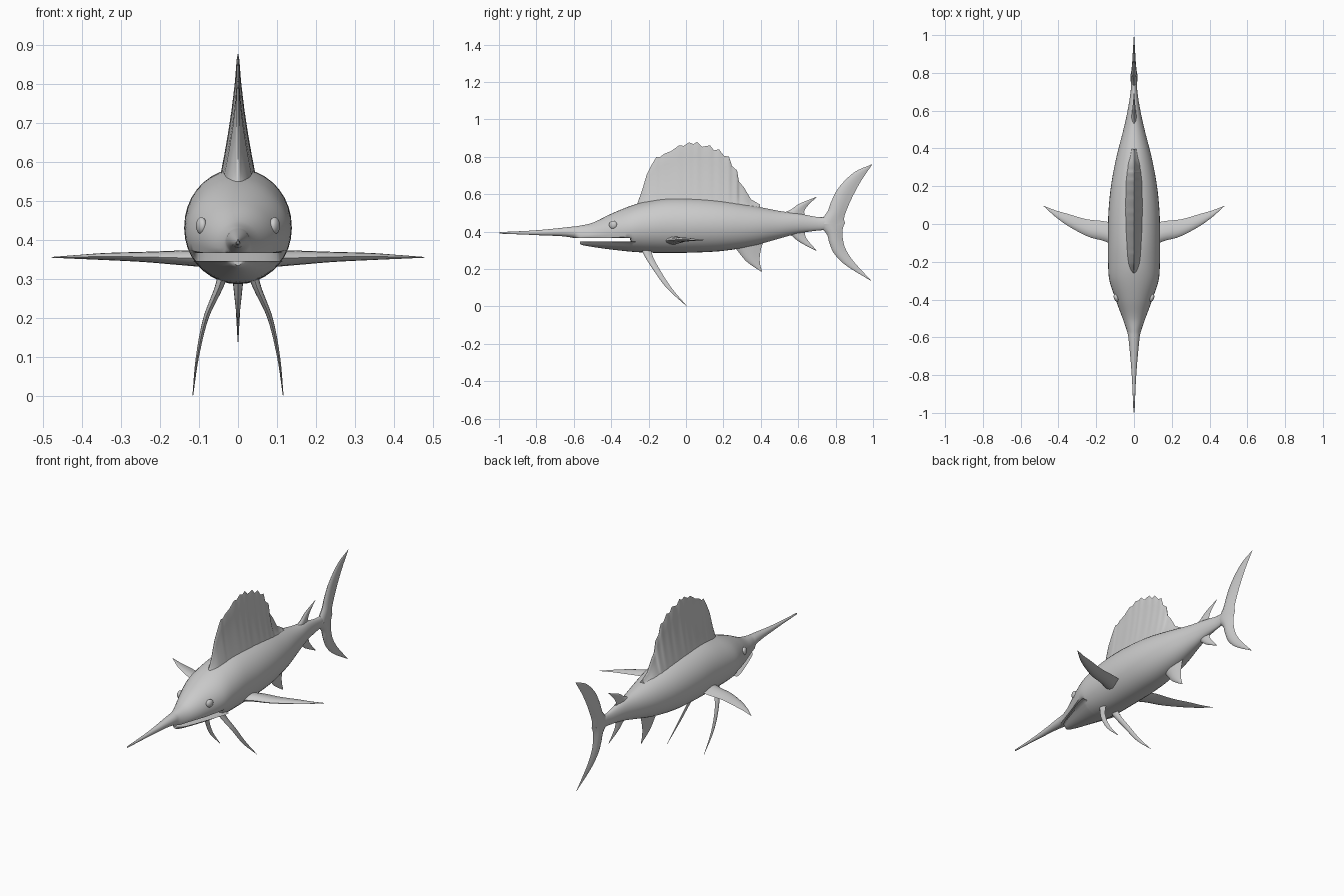
import bpy, math
from mathutils import Vector

if "Cube" in bpy.data.objects:
    bpy.data.objects.remove(bpy.data.objects["Cube"])

grey = bpy.data.materials.new("grey_skin")
grey.diffuse_color = (0.6, 0.6, 0.6, 1)
grey.use_nodes = True
grey.node_tree.nodes["Principled BSDF"].inputs["Base Color"].default_value = grey.diffuse_color


def spline(rows, sub):
    """Smooth curve through rows of numbers, parametrised by distance."""
    t = [0.0]
    for a, b in zip(rows, rows[1:]):
        t.append(t[-1] + math.dist(a, b))
    last = len(rows) - 1

    def slope(i, k):
        a, b = max(i - 1, 0), min(i + 1, last)
        return (rows[b][k] - rows[a][k]) / (t[b] - t[a])

    out = []
    for i in range(last):
        h = t[i + 1] - t[i]
        for s in range(sub):
            u = s / sub
            out.append([(2*u**3 - 3*u**2 + 1) * rows[i][k] + (u**3 - 2*u**2 + u) * h * slope(i, k)
                        + (3*u**2 - 2*u**3) * rows[i+1][k] + (u**3 - u**2) * h * slope(i+1, k)
                        for k in range(len(rows[0]))])
    out.append(list(rows[-1]))
    return out


def finish(obj, angle=40):
    bpy.ops.object.select_all(action='DESELECT')
    obj.select_set(True)
    bpy.context.view_layer.objects.active = obj
    bpy.ops.object.mode_set(mode='EDIT')
    bpy.ops.mesh.select_all(action='SELECT')
    bpy.ops.mesh.normals_make_consistent(inside=False)
    bpy.ops.object.mode_set(mode='OBJECT')
    bpy.ops.object.shade_smooth_by_angle(angle=math.radians(angle))


def loft(name, rings):
    """Skin a list of equal closed rings and cap both ends."""
    n = len(rings[0])
    verts = [p for r in rings for p in r]
    faces = [(i*n + j, i*n + (j+1) % n, (i+1)*n + (j+1) % n, (i+1)*n + j)
             for i in range(len(rings) - 1) for j in range(n)]
    faces += [tuple(range(n)), tuple(range(len(verts) - n, len(verts)))]
    me = bpy.data.meshes.new(name)
    me.from_pydata(verts, [], faces)
    me.materials.append(grey)
    obj = bpy.data.objects.new(name, me)
    bpy.context.collection.objects.link(obj)
    finish(obj)
    return obj


def fin(name, stations, axis=(1, 0, 0)):
    """Lens-section fin; station = leading xyz, trailing xyz, half thickness."""
    chord = [(0, 0), (.08, .5), (.25, .9), (.45, 1), (.7, .65), (1, 0)]
    outline = chord + [(c, -t) for c, t in chord[-2:0:-1]]
    axis = Vector(axis)
    rings = []
    for r in spline(stations, 5):
        a, b = Vector(r[:3]), Vector(r[3:6])
        rings.append([tuple(a.lerp(b, c) + axis * t * max(r[6], .0008)) for c, t in outline])
    return loft(name, rings)


def flat_fin(name, pts):
    """Fin on the centre plane; pts = lead y, z, trail y, z, half thickness."""
    return fin(name, [(0, a, b, 0, c, d, t) for a, b, c, d, t in pts])


# Body sections: y, half width, top z, bottom z
body_rows = [
    (-.998, .003, .397, .389), (-.8, .012, .407, .381), (-.6, .03, .427, .366),
    (-.565, .038, .432, .33), (-.5, .06, .447, .318), (-.4, .097, .495, .304),
    (-.3, .13, .536, .293), (-.22, .137, .56, .288), (-.1, .138, .58, .286),
    (.05, .136, .58, .288), (.2, .122, .567, .297), (.35, .094, .54, .322),
    (.5, .056, .51, .363), (.6, .034, .497, .39), (.7, .018, .478, .405),
    (.76, .015, .475, .41), (.82, .008, .46, .42)]
SIDES = 36


def section(y, w, top, bot, low=-9, high=9):
    mid, half = (top + bot) / 2, (top - bot) / 2
    ring = []
    for i in range(SIDES):
        a = 2 * math.pi * i / SIDES
        z = mid + half * math.sin(a)
        ring.append((w * math.cos(a), y, min(max(z, low), high)))
    return ring


# Body and bill, the head cut flat above the open mouth
loft("body_and_bill", [section(*r, low=.366 if r[0] < -.292 else -9)
                       for r in spline(body_rows, 6)])

# Lower jaw, continuing the belly below the mouth
jaw_rows = [(-.567, .008, .35, .334), (-.55, .036, .42, .327)] + \
    [r for r in body_rows if -.52 < r[0] < -.25] + [(-.27, .133, .546, .291)]
loft("lower_jaw", [section(*r, high=.346) for r in spline(jaw_rows, 5)])

# Sail with a ragged upper edge and a base flaring into the back
sail_edge = [(-.262, .545), (-.235, .62), (-.21, .705), (-.185, .755), (-.158, .8),
             (-.14, .798), (-.118, .815), (-.08, .83), (-.037, .861), (-.012, .858),
             (.016, .877), (.04, .868), (.06, .88), (.085, .853), (.128, .861),
             (.15, .834), (.176, .84), (.203, .805), (.23, .80), (.246, .75),
             (.273, .727), (.283, .668), (.31, .636), (.348, .572), (.42, .53)]
rings = []
for (y0, t0), (y1, t1) in zip(sail_edge, sail_edge[1:]):
    for s in range(3):
        y, top = y0 + (y1 - y0) * s / 3, t0 + (t1 - t0) * s / 3
        env = max(1 - ((y - .06) / .37) ** 2, .05) ** .5
        base = .52
        side = []
        for f in (0, .15, .28, .42, .6, .8, .95):
            z = base + (top - base) * f
            w = .003 + .052 * env * (1 - f) ** 1.5
            side.append((w, y, z))
        rings.append(side + [(0, y, top)] + [(-x, b, z) for x, b, z in reversed(side)])
loft("sail_fin", rings)

# Small dorsal and belly fins
flat_fin("rear_dorsal_fin", [
    (.47, .49, .645, .47, .016), (.55, .512, .632, .505, .011),
    (.605, .548, .65, .537, .007), (.695, .585, .697, .583, .001)])
flat_fin("rear_belly_fin", [
    (.52, .40, .645, .42, .016), (.555, .385, .635, .39, .011),
    (.605, .345, .65, .355, .007), (.695, .298, .697, .301, .001)])
flat_fin("front_belly_fin", [
    (.24, .34, .42, .36, .02), (.275, .298, .404, .318, .015),
    (.32, .243, .394, .262, .009), (.365, .21, .397, .222, .005),
    (.404, .185, .407, .188, .001)])

# Crescent tail
flat_fin("tail_upper_lobe", [
    (.70, .44, .85, .44, .018), (.755, .505, .846, .476, .017),
    (.775, .558, .862, .523, .014), (.818, .637, .892, .59, .01),
    (.9, .717, .937, .672, .006), (.994, .76, .995, .758, .001)])
flat_fin("tail_lower_lobe", [
    (.70, .435, .85, .45, .018), (.75, .39, .836, .4, .017),
    (.767, .338, .845, .33, .014), (.79, .285, .868, .28, .01),
    (.85, .223, .905, .23, .006), (.987, .138, .988, .14, .001)])

for sx, label in ((-1, "left"), (1, "right")):
    # Swept pectoral fins, flat and horizontal
    fin(label + "_pectoral_fin", [
        (sx*.09, -.12, .352, sx*.09, .0, .352, .022),
        (sx*.16, -.09, .354, sx*.16, .015, .354, .018),
        (sx*.24, -.068, .356, sx*.25, .025, .356, .013),
        (sx*.34, -.016, .357, sx*.345, .052, .357, .009),
        (sx*.41, .033, .356, sx*.415, .072, .356, .005),
        (sx*.478, .094, .355, sx*.479, .097, .355, .001)], (0, 0, 1))
    # Long thin pelvic fins curving down and out
    fin(label + "_pelvic_fin", [
        (sx*.035, -.245, .32, sx*.035, -.185, .32, .014),
        (sx*.05, -.225, .275, sx*.05, -.18, .275, .011),
        (sx*.082, -.178, .2, sx*.082, -.142, .2, .007),
        (sx*.104, -.105, .1, sx*.104, -.078, .1, .004),
        (sx*.116, .003, .001, sx*.116, .006, .0, .001)])
    # Bulging eyes
    bpy.ops.mesh.primitive_uv_sphere_add(segments=20, ring_count=12, radius=1,
                                         location=(sx*.094, -.39, .436))
    eye = bpy.context.object
    eye.name = label + "_eye"
    eye.scale = (.013, .022, .022)
    eye.rotation_euler = (0, 0, sx * -.3)
    eye.data.materials.append(grey)
    finish(eye)
